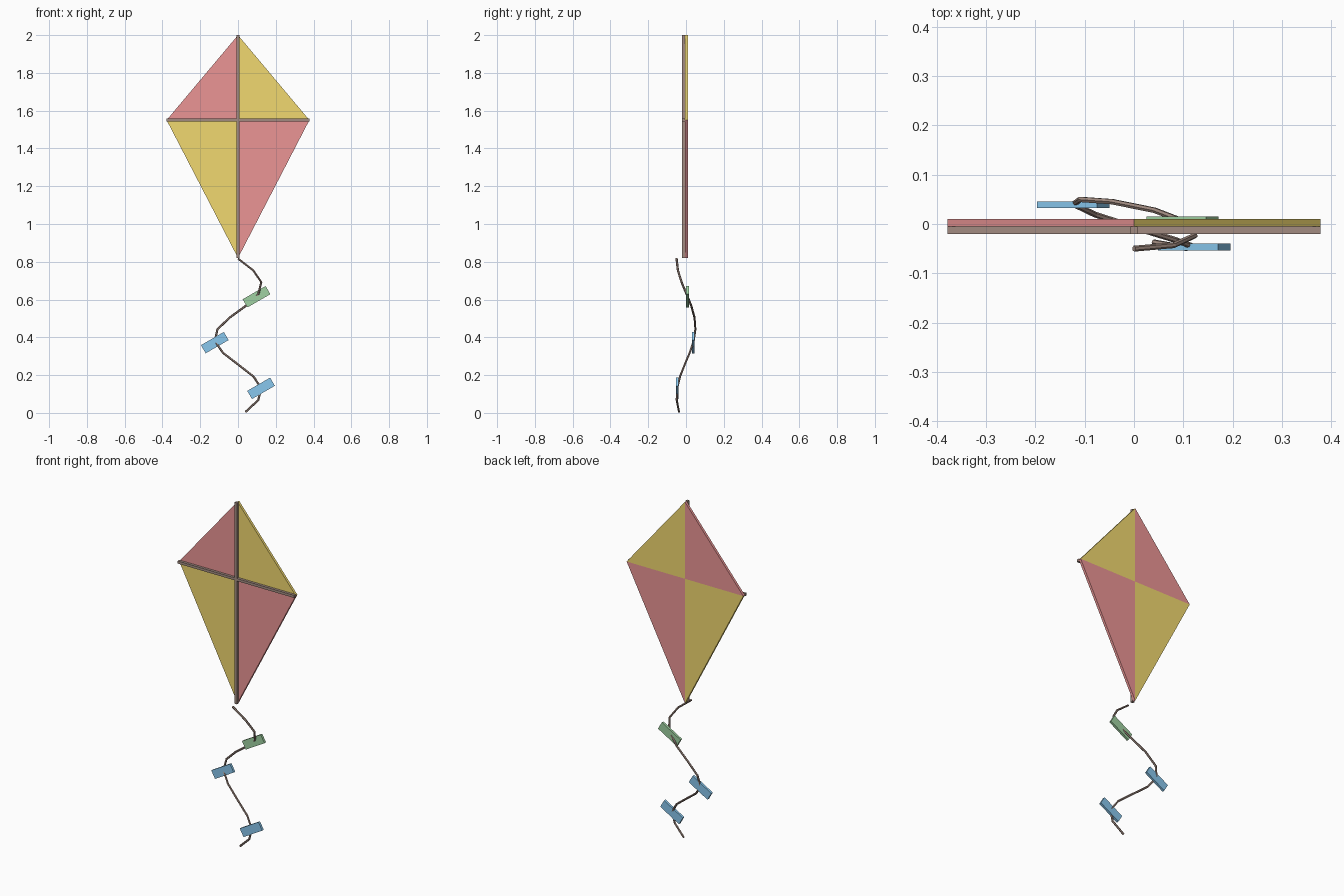
import bpy, bmesh
from math import sin, cos, radians
from mathutils import Matrix

if "Cube" in bpy.data.objects:
    bpy.data.objects.remove(bpy.data.objects["Cube"])


def material(name, r, g, b):
    m = bpy.data.materials.new(name)
    m.diffuse_color = (r, g, b, 1)
    m.use_nodes = True
    m.node_tree.nodes["Principled BSDF"].inputs["Base Color"].default_value = m.diffuse_color
    return m


RED = material("red", 0.83, 0.30, 0.30)
YELLOW = material("yellow", 0.88, 0.69, 0.16)
BROWN = material("brown", 0.36, 0.26, 0.22)
GREEN = material("green", 0.35, 0.64, 0.36)
BLUE = material("blue", 0.25, 0.57, 0.85)


def add_object(name, bm, mat):
    bmesh.ops.recalc_face_normals(bm, faces=bm.faces)
    me = bpy.data.meshes.new(name)
    bm.to_mesh(me)
    bm.free()
    me.materials.append(mat)
    ob = bpy.data.objects.new(name, me)
    bpy.context.collection.objects.link(ob)
    return ob


def box(name, centre, size, mat, tilt=0):
    bm = bmesh.new()
    m = (Matrix.Translation(centre) @ Matrix.Rotation(radians(-tilt), 4, 'Y')
         @ Matrix.Diagonal((*size, 1)))
    bmesh.ops.create_cube(bm, size=1, matrix=m)
    return add_object(name, bm, mat)


def panel(name, outline, mat, y0=-0.005, y1=0.01):
    bm = bmesh.new()
    face = bm.faces.new([bm.verts.new((x, y0, z)) for x, z in outline])
    ext = bmesh.ops.extrude_face_region(bm, geom=[face], use_keep_orig=True)
    verts = [g for g in ext["geom"] if isinstance(g, bmesh.types.BMVert)]
    bmesh.ops.translate(bm, verts=verts, vec=(0, y1 - y0, 0))
    return add_object(name, bm, mat)


# Sail: four triangular panels in alternating colours
TOP, MID, LOW, HALF = 2.0, 1.55, 0.82, 0.378
for side, s in (("left", -1), ("right", 1)):
    for level, tip in (("upper", TOP), ("lower", LOW)):
        red = (s < 0) == (level == "upper")
        panel(f"sail_{level}_{side}", [(0, MID), (s * HALF, MID), (0, tip)],
              RED if red else YELLOW)

# Spars on the front of the sail
box("spine_spar", (0, -0.0125, (TOP + LOW) / 2), (0.015, 0.015, TOP - LOW), BROWN)
box("cross_spar", (0, -0.0125, MID), (2 * HALF, 0.015, 0.015), BROWN)

# Tail: a spiralling string with straight segments
N = 13
curve = bpy.data.curves.new("tail_string", 'CURVE')
curve.dimensions = '3D'
curve.bevel_depth = 0.006
curve.bevel_resolution = 1
curve.use_fill_caps = True
spline = curve.splines.new('POLY')
spline.points.add(N)
for i, p in enumerate(spline.points):
    p.co = (0.125 * sin(0.7 * i), -0.05 * cos(0.54 * i),
            0.817 + (0.005 - 0.817) * i / N, 1)
curve.materials.append(BROWN)
tail = bpy.data.objects.new("tail_string", curve)
bpy.context.collection.objects.link(tail)
bpy.context.view_layer.objects.active = tail
tail.select_set(True)
bpy.ops.object.convert(target='MESH')
bpy.ops.object.shade_flat()

# Tilted ribbons tied along the tail
ribbons = [("upper", (0.098, 0.008, 0.615), GREEN),
           ("middle", (-0.123, 0.039, 0.372), BLUE),
           ("lower", (0.122, -0.047, 0.13), BLUE)]
for name, centre, mat in ribbons:
    box(f"tail_ribbon_{name}", centre, (0.14, 0.014, 0.05), mat, tilt=30)
